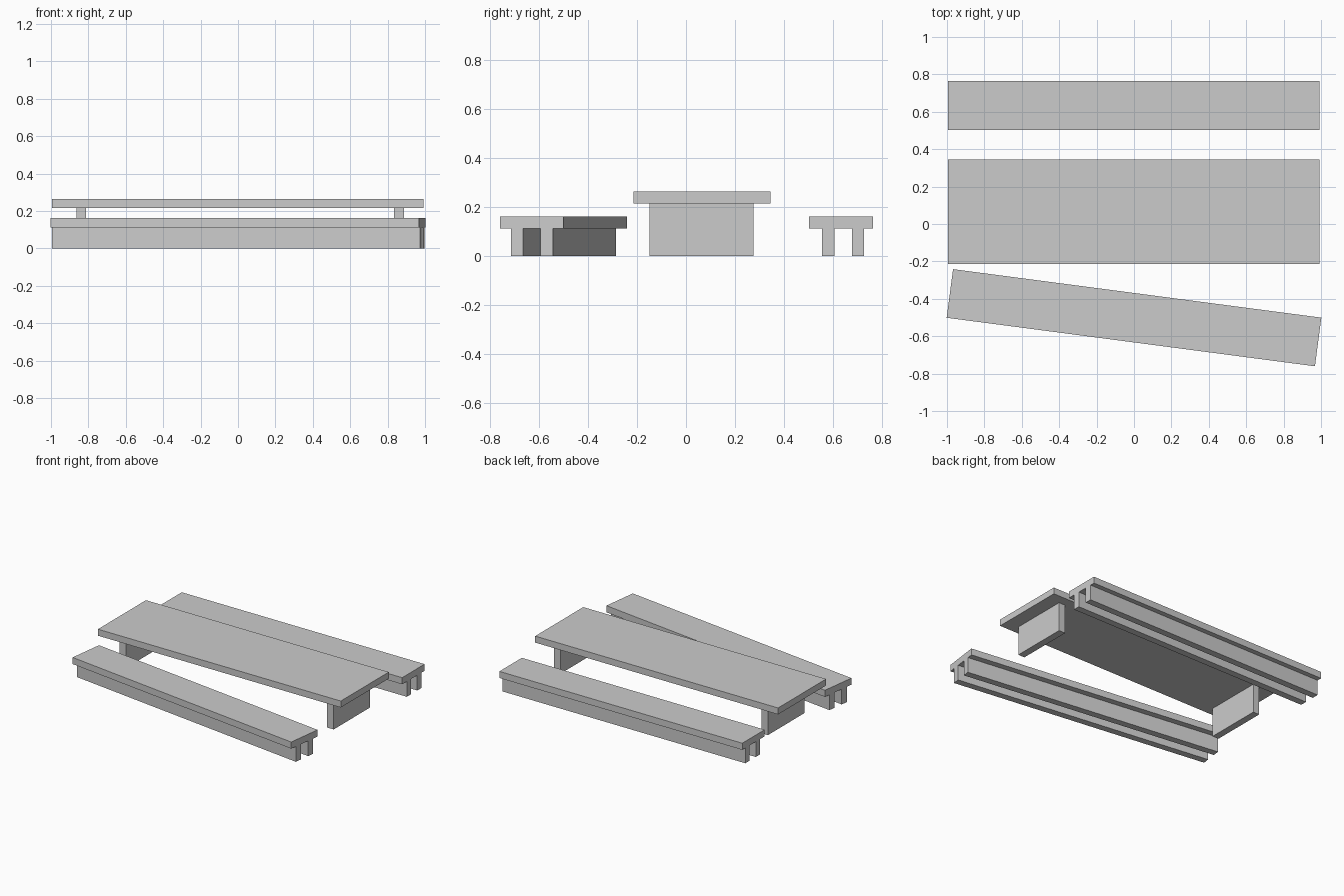
import bpy
import math
from mathutils import Matrix

if "Cube" in bpy.data.objects:
    bpy.data.objects.remove(bpy.data.objects["Cube"])

GREY = (0.6, 0.6, 0.6, 1)
grey = bpy.data.materials.new("plain grey")
grey.use_nodes = True
grey.diffuse_color = GREY
grey.node_tree.nodes["Principled BSDF"].inputs["Base Color"].default_value = GREY


def box(name, x, y, z, place=Matrix()):
    """Add a box spanning the (low, high) ranges, moved by a placing matrix."""
    bpy.ops.mesh.primitive_cube_add(size=1)
    obj = bpy.context.object
    obj.name = name
    spans = (x, y, z)
    size = [high - low for low, high in spans]
    centre = [(high + low) / 2 for low, high in spans]
    obj.data.transform(place @ Matrix.Translation(centre) @ Matrix.Diagonal((*size, 1)))
    obj.data.materials.append(grey)


def bench(name, place, shift):
    """A plank seat on two full-length rails, centred on its own origin."""
    length = (-0.993, 0.993)
    box(name + "_seat", length, (-0.131, 0.131), (0.113, 0.162), place)
    for side, y in (("front", -0.061), ("back", 0.061)):
        y += shift
        box(f"{name}_{side}_rail", length, (y - 0.025, y + 0.025), (0, 0.113), place)


# Table: wide top on two slab legs
box("table_top", (-0.995, 0.991), (-0.215, 0.346), (0.215, 0.263))
box("table_right_leg", (-0.863, -0.812), (-0.149, 0.276), (0, 0.215))
box("table_left_leg", (0.834, 0.887), (-0.149, 0.276), (0, 0.215))

# Benches: one square to the table behind, one turned askew in front
bench("back_bench", Matrix.Translation((-0.002, 0.633, 0)), 0.009)
askew = Matrix.Rotation(math.radians(-7.5), 4, "Z")
bench("front_bench", Matrix.Translation((0, -0.501, 0)) @ askew, 0.001)
